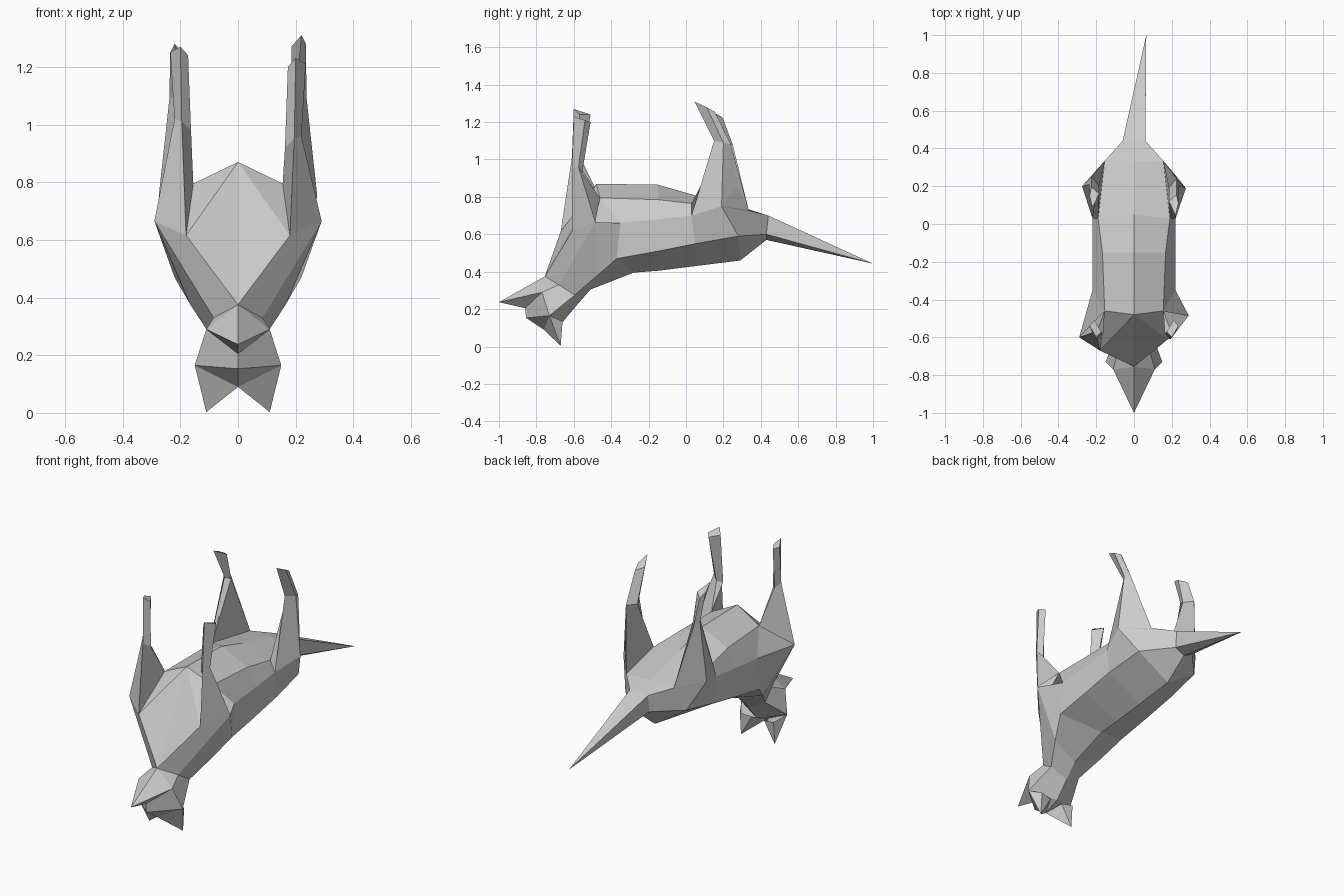
import bpy

if "Cube" in bpy.data.objects:
    bpy.data.objects.remove(bpy.data.objects["Cube"])


class Shell:
    """Collects faces, welding points that coincide."""

    def __init__(self):
        self.verts, self.index, self.faces = [], {}, []

    def face(self, pts):
        ids = []
        for p in pts:
            key = tuple(round(c, 4) for c in p[:3])
            if key not in self.index:
                self.index[key] = len(self.verts)
                self.verts.append(key)
            if self.index[key] not in ids:
                ids.append(self.index[key])
        if len(ids) > 2:
            self.faces.append(ids)

    def loft(self, rings, closed=False):
        for a, b in zip(rings, rings[1:]):
            n = len(a)
            for i in range(n if closed else n - 1):
                j = (i + 1) % n
                self.face([a[i], a[j], b[j], b[i]])

    def build(self, name):
        import bmesh
        mesh = bpy.data.meshes.new(name)
        mesh.from_pydata(self.verts, [], self.faces)
        bm = bmesh.new()
        bm.from_mesh(mesh)
        bmesh.ops.recalc_face_normals(bm, faces=bm.faces)
        bm.to_mesh(mesh)
        bm.free()
        ob = bpy.data.objects.new(name, mesh)
        bpy.context.collection.objects.link(ob)
        return ob


def left(p):
    # optional fourth value moves the left copy along y
    return (-p[0], p[1] + (p[3] if len(p) > 3 else 0), p[2])


def mirrored_loft(name, rings):
    s = Shell()
    s.loft(rings)
    s.loft([[left(p) for p in r] for r in rings])
    return s.build(name)


def limb(name, rings):
    s = Shell()
    s.loft(rings, closed=True)
    s.face(rings[-1])
    return s.build(name)


# shared joints
throat = (0, -.755, .375)
neck_a, neck_b, nape = (.085, -.68, .33), (.10, -.595, .275), (0, -.58, .225)
chest = (0, -.48, .87)
breast = (.18, -.61, .615, -.06)
shoulder = (.29, -.485, .665, -.115)
armpit = (.155, -.46, .795)
flank = (.19, .03, .765)
thigh = (.22, .03, .70)
hip = (.275, .19, .75, .01)
rump = (.155, .335, .73)

# torso and neck: half sections from belly to spine
mirrored_loft("torso", [
    [throat, throat, neck_a, neck_b, nape],
    [chest, breast, shoulder, (.165, -.48, .375), (0, -.51, .305)],
    [chest, armpit, (.22, -.35, .66), (.22, -.37, .47), (0, -.28, .395)],
    [(0, -.15, .865), (.167, -.15, .785), (.22, -.15, .68), (.22, -.15, .51), (0, -.15, .405)],
    [(0, .05, .808), flank, thigh, (.22, .05, .55), (0, .05, .43)],
    [(0, .33, .735), rump, hip, (.20, .28, .59), (0, .29, .46)],
    [(0, .44, .70), (.06, .44, .70), (.06, .44, .70), (.06, .43, .60), (0, .43, .57)],
])

# head: jaw, muzzle and brow
jaw, cheek, crown = (.11, -.77, .29), (.15, -.73, .165), (0, -.76, .09)
nose, lip, brow = (0, -1, .237), (0, -.86, .205), (0, -.855, .153)
mirrored_loft("head", [
    [throat, neck_a, neck_a, neck_b, nape],
    [throat, jaw, jaw, cheek, (0, -.66, .13)],
])
mirrored_loft("muzzle", [
    [throat, jaw, jaw, cheek, crown],
    [nose, nose, lip, brow, brow],
])
mirrored_loft("crown", [[cheek, crown], [(0, -.66, .13), (0, -.66, .13)]])

# ears
tip = (.11, -.67, .003)
ear = [cheek, crown, (.04, -.67, .125), (.11, -.66, .135)]
for side, f in (("right", lambda p: p), ("left", left)):
    s = Shell()
    s.loft([[f(p) for p in ear], [f(tip)] * 4], closed=True)
    s.build(side + "_ear")

# tail
limb("tail", [[(-.06, .44, .70), (.06, .44, .70), (.06, .43, .60), (0, .43, .57), (-.06, .43, .60)],
              [(.065, 1, .443)] * 5])


# legs: sections ordered front, outer, back, inner
def leg(name, base, knee, foot, f, knee_shift, foot_shift):
    def moved(ring, d):
        return [(f(p)[0], p[1] + d[0], p[2] + d[1]) for p in ring]
    limb(name, [[f(p) for p in base], moved(knee, knee_shift), moved(foot, foot_shift)])


front_base = [breast, shoulder, armpit, armpit]
front_knee = [(.195, -.61, .95), (.22, -.575, .96), (.19, -.555, .93), (.163, -.58, .92)]
front_foot = [(.20, -.60, 1.23), (.235, -.54, 1.21), (.21, -.51, 1.20), (.173, -.57, 1.20)]
hind_base = [thigh, hip, rump, flank]
hind_knee = [(.20, .15, 1.10), (.238, .20, 1.09), (.225, .24, 1.08), (.185, .19, 1.08)]
hind_foot = [(.22, .045, 1.31), (.235, .11, 1.28), (.225, .155, 1.255), (.185, .12, 1.27)]

right = lambda p: p
leg("right_front_leg", front_base, front_knee, front_foot, right, (0, 0), (0, 0))
leg("left_front_leg", front_base, front_knee, front_foot, left, (0, .06), (0, .04))
leg("right_hind_leg", hind_base, hind_knee, hind_foot, right, (0, 0), (0, 0))
leg("left_hind_leg", hind_base, hind_knee, hind_foot, left, (.01, 0), (.04, -.03))

# rear haunch wedges behind the hind legs
for side, f in (("right", right), ("left", left)):
    a, b, c = (f(p) for p in (hip, rump, flank))
    top = f((.21, .27, .86))
    ankle = f((.225, .24, 1.08))
    s = Shell()
    for tri in ((a, b, top), (a, top, ankle), (b, c, top), (c, ankle, top)):
        s.face(tri)
    s.build(side + "_haunch")
